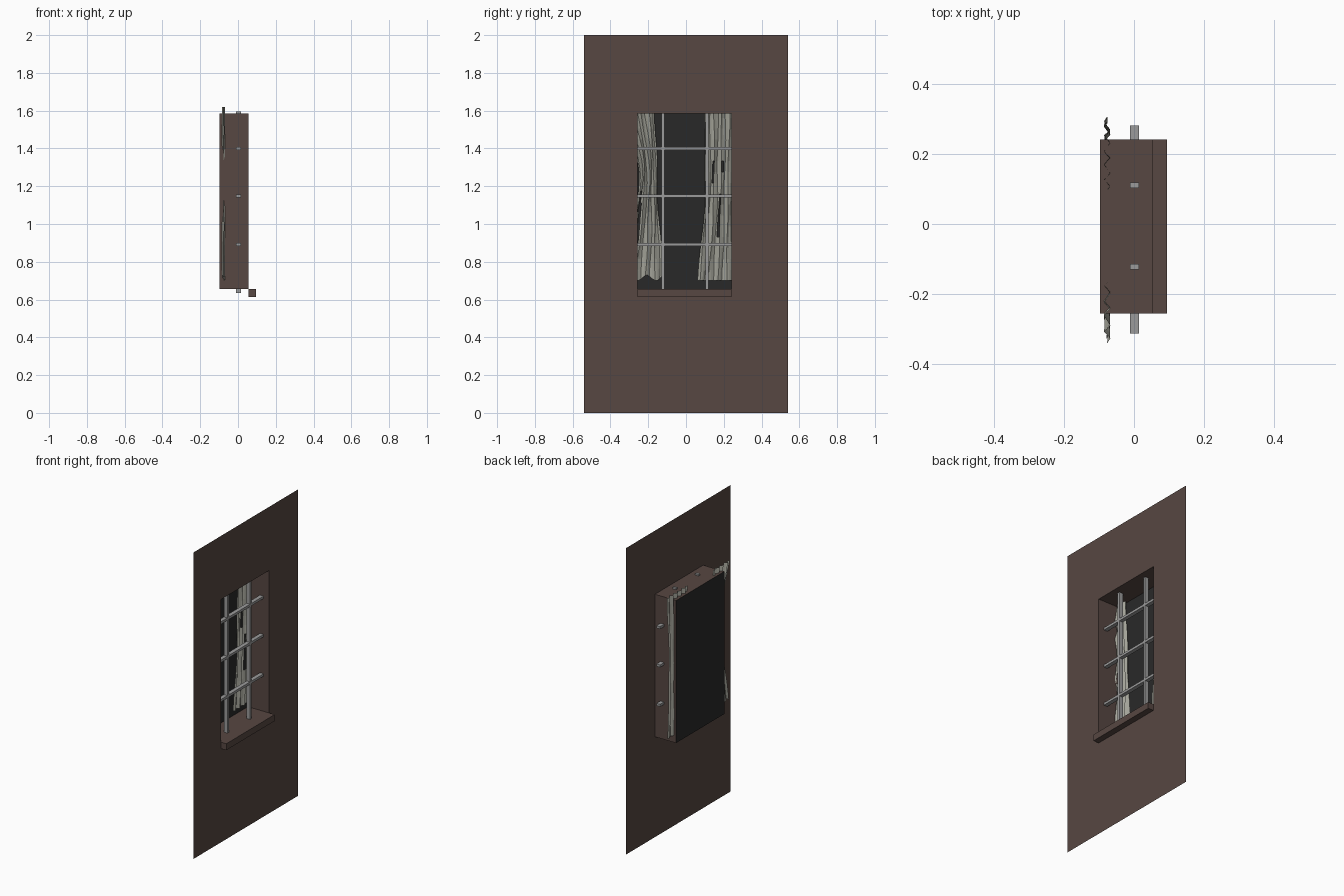
import bpy, bmesh, math

if "Cube" in bpy.data.objects:
    bpy.data.objects.remove(bpy.data.objects["Cube"])

Y0, Y1, Z0, Z1 = -0.256, 0.242, 0.655, 1.585   # window opening
XW, XB = 0.055, -0.098                         # wall plane, back of the recess


def material(name, rgb):
    m = bpy.data.materials.new(name)
    m.diffuse_color = (*rgb, 1)
    m.use_nodes = True
    m.node_tree.nodes["Principled BSDF"].inputs["Base Color"].default_value = m.diffuse_color
    return m


WALL = material("brown_wall", (0.095, 0.063, 0.054))
DARK = material("dark_glass", (0.022, 0.022, 0.022))
CLOTH = material("cloth", (0.37, 0.37, 0.32))
METAL = material("metal", (0.33, 0.33, 0.33))


def mesh_object(name, verts, faces, mat):
    me = bpy.data.meshes.new(name)
    me.from_pydata(verts, [], faces)
    me.materials.append(mat)
    ob = bpy.data.objects.new(name, me)
    bpy.context.collection.objects.link(ob)
    return ob


def box(name, lo, hi, mat):
    bm = bmesh.new()
    bmesh.ops.create_cube(bm, size=1)
    for v in bm.verts:
        v.co = [(a + b) / 2 + c * (b - a) for a, b, c in zip(lo, hi, v.co)]
    ob = mesh_object(name, [], [], mat)
    bm.to_mesh(ob.data)
    bm.free()
    return ob


def rect(x, y0, y1, z0, z1):
    return [(x, y0, z0), (x, y1, z0), (x, y1, z1), (x, y0, z1)]


def ring(a):
    return [(a + i, a + (i + 1) % 4, a + 4 + (i + 1) % 4, a + 4 + i) for i in range(4)]


def lerp(keys, z):
    # keys: (z, value) pairs from top to bottom
    for (za, a), (zb, b) in zip(keys, keys[1:]):
        if z >= zb:
            return a + (b - a) * (za - z) / (za - zb)
    return keys[-1][1]


# Wall sheet with opening, recess lining and dark pane
opening = rect(XW, Y0, Y1, Z0, Z1)
back = rect(XB, Y0, Y1, Z0, Z1)
mesh_object("wall", rect(XW, -0.54, 0.54, 0, 2) + opening, ring(0), WALL)
mesh_object("recess_lining", opening + back, ring(0), WALL)
mesh_object("window_pane", back, [(0, 1, 2, 3)], DARK)

# Sill
box("window_sill", (XW, Y0, 0.613), (0.095, Y1, Z0), WALL)

# Bars
for i, y in enumerate((-0.123, 0.111)):
    box(f"vertical_bar_{i}", (-0.011, y - 0.008, 0.635), (0.015, y + 0.008, 1.595), METAL)
for i, z in enumerate((0.892, 1.149, 1.399)):
    box(f"horizontal_bar_{i}", (-0.011, -0.314, z - 0.008), (0.015, 0.283, z + 0.008), METAL)


# Curtains: pleated sheets with a few slits
def curtain(name, left, right, bottom, folds, slits):
    cols, rows, top = folds * 4, 16, 1.62
    verts, faces = [], []
    for r in range(rows + 1):
        for c in range(cols + 1):
            u = c / cols
            z = top + (bottom(u) - top) * r / rows
            a, b = lerp(left, z), lerp(right, z)
            phase = u * folds * 2 * math.pi + 0.3 * math.sin(r * 0.7)
            x = -0.077 + 0.009 * math.asin(math.sin(phase)) * 2 / math.pi
            y = a + (b - a) * u + 0.003 * math.sin(r * 0.8 + c)
            verts.append((x, y, z))
    for r in range(rows):
        for c in range(cols):
            if any(c == sc and r0 <= r < r1 for sc, r0, r1 in slits):
                continue
            i = r * (cols + 1) + c
            faces.append((i, i + cols + 1, i + cols + 2, i + 1))
    mesh_object(name, verts, faces, CLOTH)


curtain("left_curtain",
        [(1.62, -0.342), (1.36, -0.258), (1.25, -0.243), (1.13, -0.258), (0.72, -0.33)],
        [(1.62, -0.168), (1.4, -0.155), (1.15, -0.15), (0.9, -0.132), (0.72, -0.128)],
        lambda u: 0.715 + 0.015 * math.sin(u * 13), 4, [(2, 8, 10), (3, 9, 13)])
curtain("right_curtain",
        [(1.62, 0.095), (1.4, 0.1), (1.15, 0.102), (0.89, 0.08), (0.7, 0.06)],
        [(1.62, 0.305), (1.15, 0.285), (0.7, 0.3)],
        lambda u: 0.70, 5, [(4, 5, 7), (9, 5, 6), (8, 8, 12)])
